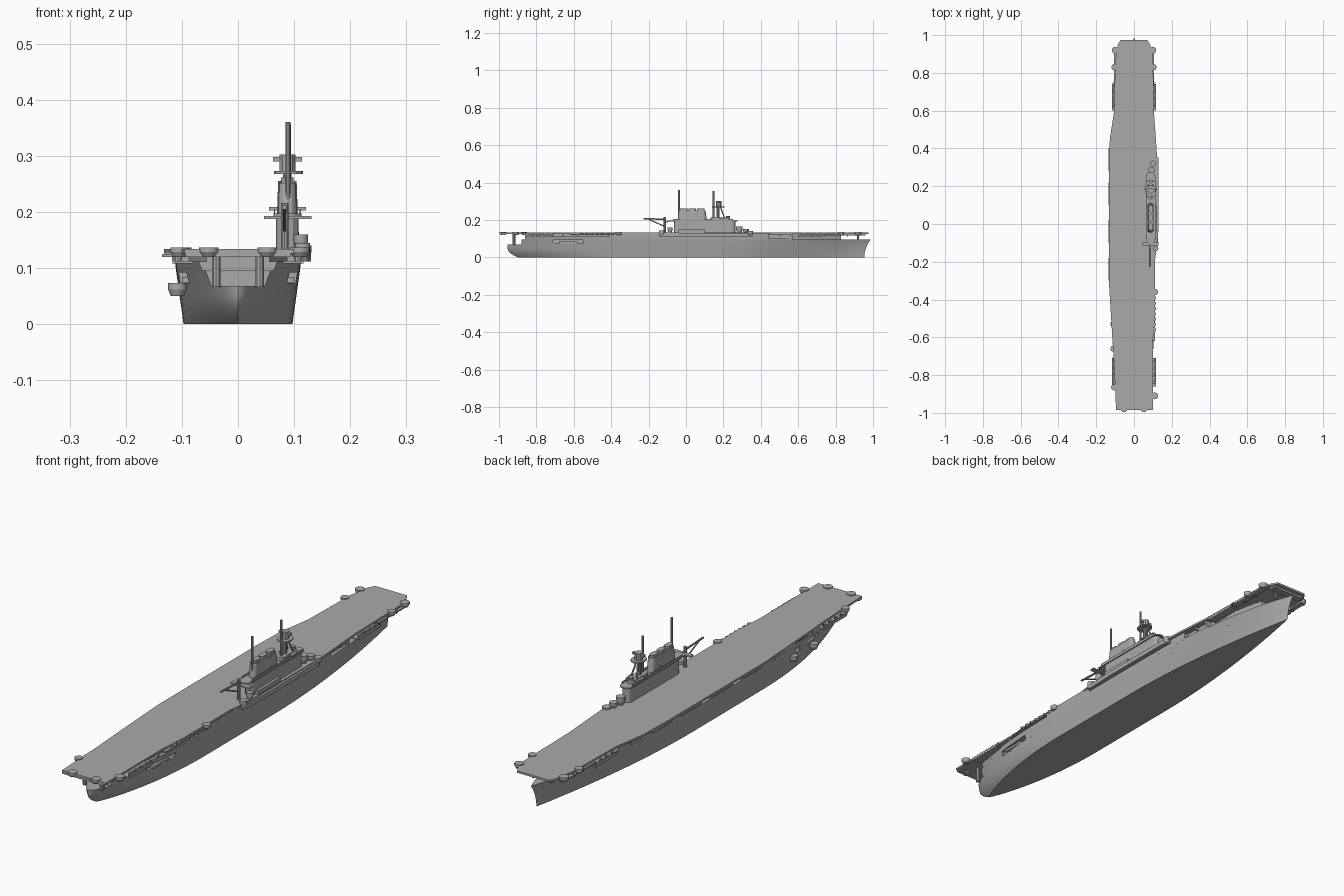
import bpy, bmesh, math
from mathutils import Vector

if "Cube" in bpy.data.objects:
    bpy.data.objects.remove(bpy.data.objects["Cube"], do_unlink=True)

grey = bpy.data.materials.new("navy grey")
grey.use_nodes = True
grey.diffuse_color = (0.4, 0.4, 0.4, 1)
grey.node_tree.nodes["Principled BSDF"].inputs["Base Color"].default_value = (0.4, 0.4, 0.4, 1)


def finish(name, bm, smooth=False):
    bmesh.ops.recalc_face_normals(bm, faces=bm.faces)
    mesh = bpy.data.meshes.new(name)
    bm.to_mesh(mesh)
    bm.free()
    mesh.materials.append(grey)
    ob = bpy.data.objects.new(name, mesh)
    bpy.context.collection.objects.link(ob)
    if smooth:
        bpy.ops.object.select_all(action="DESELECT")
        ob.select_set(True)
        bpy.context.view_layer.objects.active = ob
        bpy.ops.object.shade_smooth_by_angle(angle=math.radians(35))
    return ob


def prism(name, outline, z0, z1, top_scale=1.0):
    """Extrude a plan outline, optionally tapering toward its centre."""
    bm = bmesh.new()
    cx = sum(p[0] for p in outline) / len(outline)
    cy = sum(p[1] for p in outline) / len(outline)
    low = [bm.verts.new((x, y, z0)) for x, y in outline]
    high = [bm.verts.new((cx + (x - cx) * top_scale, cy + (y - cy) * top_scale, z1)) for x, y in outline]
    bm.faces.new(low[::-1])
    bm.faces.new(high)
    n = len(outline)
    for i in range(n):
        j = (i + 1) % n
        bm.faces.new((low[i], low[j], high[j], high[i]))
    return finish(name, bm)


def box(name, x0, x1, y0, y1, z0, z1):
    return prism(name, [(x0, y0), (x1, y0), (x1, y1), (x0, y1)], z0, z1)


def rod(name, a, b, r0, r1=None, sides=10):
    a, b = Vector(a), Vector(b)
    d = b - a
    bm = bmesh.new()
    bmesh.ops.create_cone(bm, cap_ends=True, segments=sides, radius1=r0,
                          radius2=r0 if r1 is None else r1, depth=d.length)
    bmesh.ops.rotate(bm, verts=bm.verts, matrix=d.to_track_quat("Z", "Y").to_matrix())
    bmesh.ops.translate(bm, verts=bm.verts, vec=(a + b) / 2)
    return finish(name, bm, True)


def tub(name, x, y, z0, z1, r=0.018):
    """Gun tub with flared underside, raised rim and a small gun."""
    mid = z0 + (z1 - z0) * 0.5
    rod(name + "_base", (x, y, z0), (x, y, mid), r * 0.7, r, 14)
    rod(name + "_rim", (x, y, mid), (x, y, z1), r, r, 14)


def capsule(x, y0, y1, half):
    """Plan outline with rounded ends along y."""
    pts = []
    for cy, start in ((y1 - half, 0), (y0 + half, math.pi)):
        pts += [(x + half * math.cos(start + math.pi * i / 6),
                 cy + half * math.sin(start + math.pi * i / 6)) for i in range(7)]
    return pts


# Hull form: end positions and half-breadth at each height
def ends(z):
    return -0.955 + 0.055 * (1 - min(1, z / 0.05)) ** 2, 0.953 + 0.037 * min(1.1, z / 0.1) ** 2


def breadth(y, z):
    k = min(1.1, z / 0.1)
    y0, y1 = ends(z)
    s = min(1, max(0, (y - y0) / 0.55))
    b = min(1, max(0, (y1 - y) / 0.85))
    return (0.097 + 0.014 * k) * (1 - (1 - s) ** 2) ** (0.85 - 0.4 * k) * (1 - (1 - b) ** (1.8 + 1.2 * k))


def loft(name, levels, y_from=-2, y_to=2, inset=0.0, n=48):
    bm = bmesh.new()
    rows = []
    for i in range(n + 1):
        t = 0.5 - 0.5 * math.cos(math.pi * i / n)
        side = []
        for z in levels:
            a, b = ends(z)
            a, b = max(a, y_from), min(b, y_to)
            y = a + (b - a) * t
            side.append((max(0, breadth(y, z) - inset), y, z))
        loop = [(-x, y, z) for x, y, z in reversed(side)] + side
        rows.append([bm.verts.new(p) for p in loop])
    m = len(rows[0])
    for r, q in zip(rows, rows[1:]):
        for j in range(m):
            k = (j + 1) % m
            bm.faces.new((r[j], r[k], q[k], q[j]))
    for row in (rows[0], rows[-1]):
        if max(v.co.x for v in row) > 1e-4:
            bm.faces.new(row)
    bmesh.ops.remove_doubles(bm, verts=bm.verts, dist=1e-5)
    return finish(name, bm, True)


def cut(target, spans):
    """Carve box recesses and remove the cutters afterwards."""
    for span in spans:
        cutter = box("recess_cutter", *span)
        cutter.hide_render = True
        mod = target.modifiers.new("recess", "BOOLEAN")
        mod.operation, mod.solver, mod.object = "DIFFERENCE", "EXACT", cutter
        graph = bpy.context.evaluated_depsgraph_get()
        mesh = bpy.data.meshes.new_from_object(target.evaluated_get(graph))
        target.modifiers.clear()
        target.data = mesh
        bpy.data.objects.remove(cutter, do_unlink=True)


loft("lower_hull", [0, 0.008, 0.02, 0.035, 0.05, 0.068])
upper = loft("upper_hull", [0.068, 0.082, 0.096], y_from=-0.88)
loft("aft_hangar_wall", [0.096, 0.112], -0.86, -0.41)
loft("aft_gallery_core", [0.112, 0.127], -0.86, -0.41, 0.014)
middle = loft("hangar_wall", [0.096, 0.127], -0.41, 0.57)
loft("forward_hangar_core", [0.096, 0.127], 0.57, 0.83, 0.022)
cut(upper, [(s * 0.105 - 0.025, s * 0.105 + 0.025, a, b, 0.073, 0.092)
            for s in (-1, 1) for a, b in ((-0.71, -0.55),)])
cut(middle, [(0.09, 0.14, 0.44, 0.56, 0.1, 0.123)]
    + [(-0.14, -0.098, y, y + 0.06, 0.1, 0.122) for y in (-0.3, -0.2, -0.1, 0, 0.1, 0.3, 0.44)])

# Flight deck
deck = [(-0.095, -0.985), (0.1, -0.985), (0.1, -0.62), (0.11, -0.5), (0.11, -0.2), (0.12, -0.13),
        (0.122, 0.36), (0.115, 0.46), (0.105, 0.6), (0.1, 0.9), (0.085, 0.95), (0.07, 0.975),
        (-0.07, 0.975), (-0.085, 0.95), (-0.1, 0.86), (-0.105, 0.6), (-0.128, 0.45),
        (-0.132, 0.3), (-0.132, -0.32), (-0.115, -0.6), (-0.105, -0.75)]
prism("flight_deck", deck, 0.126, 0.134)
box("stern_deck_lip", -0.094, 0.094, -0.986, -0.968, 0.12, 0.127)
box("bow_deck_beam", -0.075, 0.075, 0.93, 0.96, 0.118, 0.127)

# Deck supports, edge galleries and gun mounts
for s in (-1, 1):
    rod("stern_pillar", (s * 0.039, -0.92, 0.066), (s * 0.039, -0.92, 0.127), 0.008)
    rod("bow_pillar", (s * 0.035, 0.92, 0.095), (s * 0.035, 0.92, 0.127), 0.006)
    for i, (a, b) in enumerate(((-0.86, -0.71), (0.6, 0.74))):
        box("gun_gallery", min(s * 0.08, s * 0.117), max(s * 0.08, s * 0.117), a, b, 0.108, 0.113)
        box("gallery_rail", s * 0.116 - 0.0015, s * 0.116 + 0.0015, a, b, 0.113, 0.121)
        for j in range(4):
            y = a + 0.02 + j * 0.036
            rod("gallery_gun_mount", (s * 0.107, y, 0.113), (s * 0.107, y, 0.123), 0.007)
            rod("gallery_gun", (s * 0.107, y, 0.122), (s * 0.112, y + 0.024, 0.125), 0.002, sides=6)
    for y in (-0.66, -0.58, -0.5, 0.5, 0.8, 0.86):
        box("deck_bracket", s * 0.095 - 0.01, s * 0.095 + 0.01, y, y + 0.006, 0.112, 0.127)
    box("catwalk", s * 0.104 - 0.008, s * 0.104 + 0.008, -0.62, -0.42, 0.119, 0.124)
    box("bow_catwalk", s * 0.096 - 0.011, s * 0.096 + 0.011, 0.74, 0.93, 0.117, 0.123)
    box("recess_boat", s * 0.092 - 0.008, s * 0.092 + 0.008, -0.68, -0.58, 0.074, 0.084)
    tub("bow_tub", s * 0.1, 0.92, 0.119, 0.137)
    tub("bow_side_tub", s * 0.104, 0.83, 0.119, 0.137, 0.016)
    tub("stern_tub", s * 0.052, -0.978, 0.12, 0.137)
tub("quarter_tub", -0.105, -0.865, 0.12, 0.137, 0.016)
tub("quarter_tub", 0.11, -0.91, 0.12, 0.137)
tub("side_tub", 0.112, -0.36, 0.12, 0.137, 0.016)
for y in (-0.66, -0.53):
    tub("low_side_tub", -0.108, y, 0.05, 0.073, 0.017)
for i in range(7):
    rod("edge_gun_tub", (0.109, -0.56 + i * 0.028, 0.121), (0.109, -0.56 + i * 0.028, 0.131), 0.009)
for y in (-0.3, -0.1, 0.1, 0.28):
    box("wide_side_catwalk", -0.135, -0.11, y, y + 0.12, 0.12, 0.125)

# Island sponson and deckhouse
prism("island_sponson", [(0.095, -0.15), (0.125, -0.13), (0.13, 0), (0.13, 0.33), (0.115, 0.36), (0.095, 0.35)],
      0.112, 0.13)
prism("island_base", capsule(0.088, -0.065, 0.265, 0.02), 0.133, 0.197)
box("island_side_house", 0.1, 0.119, -0.04, 0.1, 0.13, 0.15)
prism("island_platform", capsule(0.088, -0.1, 0.275, 0.025), 0.192, 0.197)
for s in (-1, 1):
    box("platform_rail", 0.088 + s * 0.023 - 0.001, 0.088 + s * 0.023 + 0.001, -0.07, 0.25, 0.197, 0.205)
prism("bridge_house", capsule(0.088, 0.13, 0.235, 0.018), 0.197, 0.212)
prism("bridge_wing", [(0.055, 0.18), (0.121, 0.18), (0.112, 0.225), (0.064, 0.225)], 0.203, 0.209)

# Funnel with capped uptakes
prism("funnel", capsule(0.088, -0.045, 0.112, 0.0165), 0.197, 0.252, 0.9)
for i in range(3):
    prism("funnel_uptake", capsule(0.088, -0.033 + i * 0.046, 0.008 + i * 0.046, 0.011), 0.25, 0.261)
for s in (-1, 1):
    rod("funnel_pipe", (0.088 + s * 0.016, 0.06, 0.197), (0.088 + s * 0.014, 0.06, 0.255), 0.0025, sides=6)

# Masts and tripod tops
rod("aft_mast", (0.089, -0.037, 0.19), (0.089, -0.037, 0.36), 0.0045)
rod("main_mast", (0.09, 0.147, 0.2), (0.09, 0.147, 0.356), 0.0045)
rod("tripod_post", (0.088, 0.172, 0.2), (0.088, 0.172, 0.3), 0.008)
for x in (0.073, 0.103):
    rod("tripod_leg", (x, 0.21, 0.2), (0.088, 0.178, 0.285), 0.0035, sides=8)
prism("fire_control_platform", capsule(0.09, 0.14, 0.205, 0.026), 0.268, 0.273)
box("range_finder", 0.062, 0.114, 0.17, 0.182, 0.29, 0.298)
rod("director_drum", (0.088, 0.176, 0.273), (0.088, 0.176, 0.302), 0.015)
rod("bridge_director", (0.088, 0.225, 0.197), (0.088, 0.225, 0.222), 0.01)

# Boat crane abaft the island
rod("crane_post", (0.083, -0.113, 0.133), (0.083, -0.113, 0.216), 0.007)
rod("crane_boom", (0.083, -0.113, 0.203), (0.083, -0.228, 0.208), 0.004)
rod("crane_strut", (0.083, -0.113, 0.165), (0.083, -0.205, 0.206), 0.003)
box("crane_platform", 0.046, 0.131, -0.115, -0.095, 0.187, 0.193)

# Gun tubs around the island
tub("island_aft_tub", 0.112, -0.085, 0.133, 0.16, 0.013)
tub("island_aft_tub", 0.115, -0.13, 0.112, 0.145, 0.014)
tub("island_forward_tub", 0.092, 0.285, 0.133, 0.165, 0.017)
tub("island_forward_tub", 0.1, 0.32, 0.133, 0.153, 0.016)
tub("island_end_tub", 0.114, 0.342, 0.116, 0.14, 0.017)
